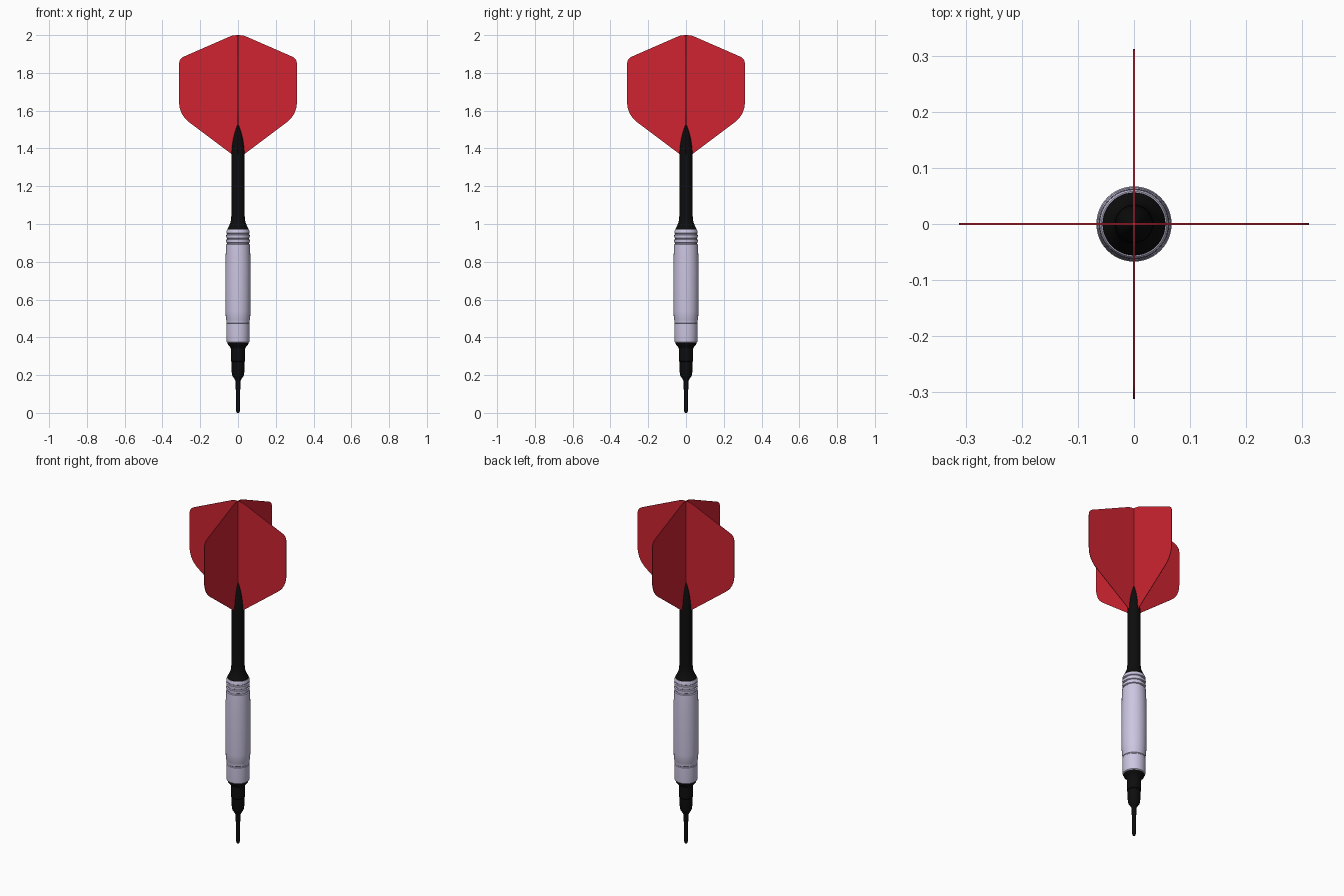
import bpy, bmesh, math
from mathutils import Vector

if "Cube" in bpy.data.objects:
    bpy.data.objects.remove(bpy.data.objects["Cube"])


def material(name, color):
    m = bpy.data.materials.new(name)
    m.diffuse_color = (*color, 1)
    m.use_nodes = True
    m.node_tree.nodes["Principled BSDF"].inputs["Base Color"].default_value = m.diffuse_color
    return m


BLACK = material("black_plastic", (0.004, 0.004, 0.004))
STEEL = material("pale_metal", (0.60, 0.56, 0.75))
RED = material("red_flight", (0.62, 0.017, 0.03))


def finish(name, bm, mat, smooth=True):
    bmesh.ops.recalc_face_normals(bm, faces=bm.faces)
    me = bpy.data.meshes.new(name)
    bm.to_mesh(me)
    bm.free()
    ob = bpy.data.objects.new(name, me)
    bpy.context.collection.objects.link(ob)
    me.materials.append(mat)
    if smooth:
        bpy.ops.object.select_all(action='DESELECT')
        ob.select_set(True)
        bpy.context.view_layer.objects.active = ob
        bpy.ops.object.shade_smooth_by_angle(angle=math.radians(25))
    return ob


def lathe(name, profile, mat, sides=48):
    """Spin a (radius, z) profile around the z axis and cap both ends."""
    bm = bmesh.new()
    rings = []
    for r, z in profile:
        rings.append([bm.verts.new((r * math.cos(a), r * math.sin(a), z))
                      for a in (2 * math.pi * i / sides for i in range(sides))])
    for lo, hi in zip(rings, rings[1:]):
        for i in range(sides):
            j = (i + 1) % sides
            bm.faces.new((lo[i], lo[j], hi[j], hi[i]))
    bm.faces.new(rings[0])
    bm.faces.new(rings[-1])
    return finish(name, bm, mat)


def corner(p0, ctrl, p1, n=8):
    """Rounded corner as a quadratic curve."""
    p0, ctrl, p1 = Vector(p0), Vector(ctrl), Vector(p1)
    return [p0 * (1 - t) ** 2 + ctrl * 2 * t * (1 - t) + p1 * t * t
            for t in (i / n for i in range(n + 1))]


# soft tip: thin needle flaring into a tapered base
lathe("tip", [(0.006, 0.0), (0.009, 0.004), (0.010, 0.02), (0.011, 0.09),
              (0.013, 0.165), (0.016, 0.175), (0.030, 0.197), (0.033, 0.207),
              (0.034, 0.27), (0.038, 0.275), (0.038, 0.34), (0.043, 0.35),
              (0.054, 0.362), (0.056, 0.375)], BLACK)

# barrel: gently swollen grip, a fine lower ring and three upper grooves
barrel = [(0.055, 0.370), (0.060, 0.375), (0.062, 0.42), (0.062, 0.467),
          (0.060, 0.469), (0.060, 0.473), (0.062, 0.475), (0.062, 0.49),
          (0.064, 0.495), (0.066, 0.54), (0.067, 0.64), (0.067, 0.74),
          (0.065, 0.84), (0.063, 0.885)]
for z in (0.892, 0.917, 0.942):
    barrel += [(0.0625, z), (0.057, z + 0.003), (0.057, z + 0.007), (0.062, z + 0.010)]
barrel += [(0.061, 0.962), (0.058, 0.970)]
lathe("barrel", barrel, STEEL)

# shaft: flared collar, straight stem and bullet-shaped top
shaft = [(0.056, 0.965), (0.056, 0.974), (0.050, 0.985), (0.041, 1.005),
         (0.037, 1.02), (0.035, 1.05), (0.034, 1.36)]
shaft += [(0.033 * (1 - t ** 2.2) + 0.001, 1.36 + 0.17 * t)
          for t in (0.2, 0.4, 0.6, 0.75, 0.87, 0.95, 1.0)]
lathe("shaft", shaft, BLACK)

# flights: four thin rounded fins around the shaft
outline = [Vector((0, 1.345))]
outline += corner((0.255, 1.536), (0.312, 1.577), (0.312, 1.65))
outline += corner((0.312, 1.845), (0.312, 1.876), (0.285, 1.887))
outline += corner((0.04, 1.994), (0.022, 2.0), (0, 2.0), 4)
for k in range(4):
    bm = bmesh.new()
    face = bm.faces.new([bm.verts.new((x, -0.0015, z)) for x, z in outline])
    ext = bmesh.ops.extrude_face_region(bm, geom=[face])
    top = [v for v in ext["geom"] if isinstance(v, bmesh.types.BMVert)]
    bmesh.ops.translate(bm, verts=top, vec=(0, 0.003, 0))
    ob = finish(f"flight_{k + 1}", bm, RED, smooth=False)
    ob.rotation_euler.z = k * math.pi / 2
